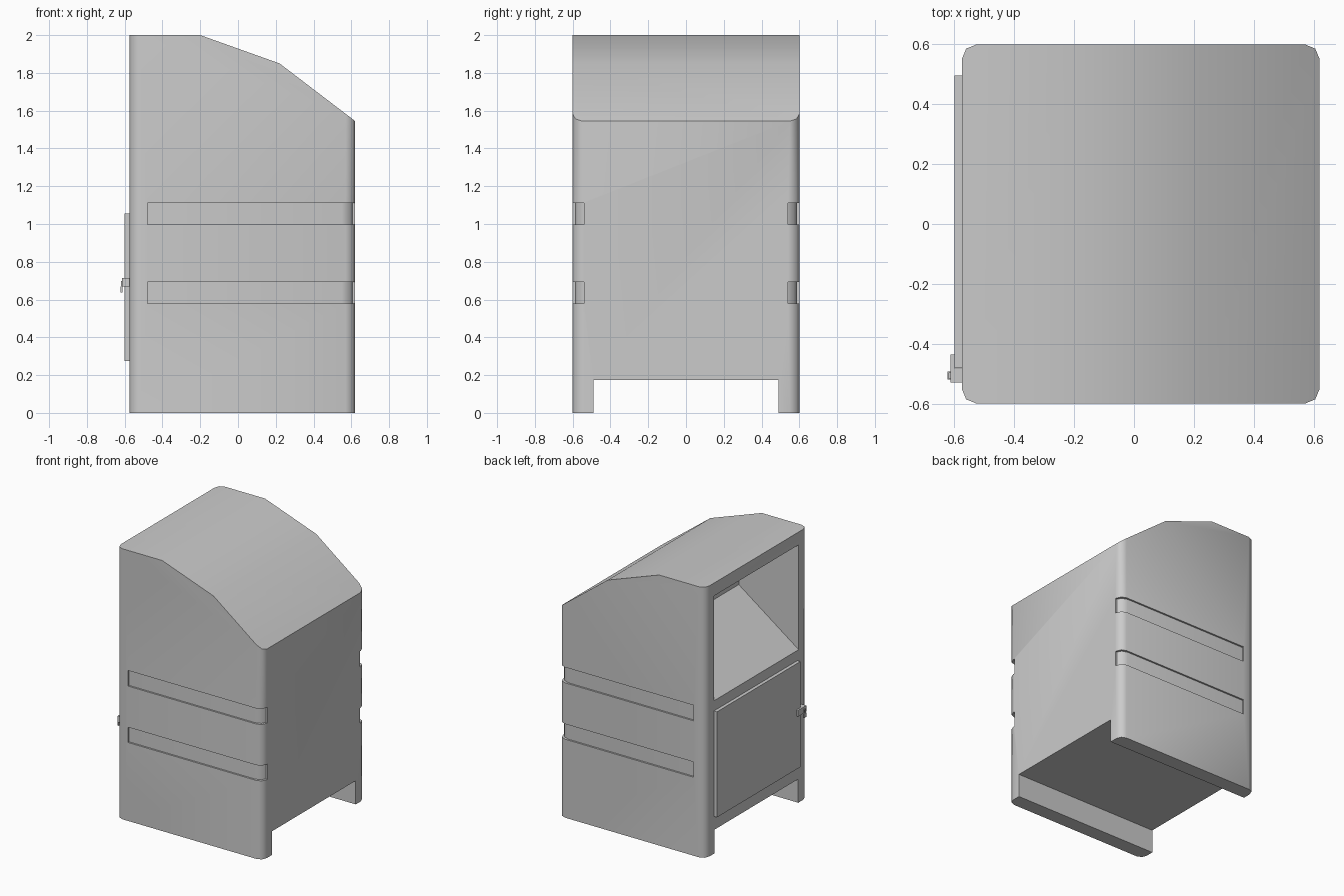
import bpy, bmesh, math
from mathutils import Vector

if "Cube" in bpy.data.objects:
    bpy.data.objects.remove(bpy.data.objects["Cube"])


def prism(name, pts, lo, hi, axis):
    """Extrude a 2D outline: (x, z) along y, or (x, y) along z."""
    bm = bmesh.new()
    to3d = (lambda a, b, c: (a, c, b)) if axis == 'Y' else (lambda a, b, c: (a, b, c))
    face = bm.faces.new([bm.verts.new(to3d(a, b, lo)) for a, b in pts])
    out = bmesh.ops.extrude_face_region(bm, geom=[face])
    move = Vector(to3d(0, 0, hi - lo))
    bmesh.ops.translate(bm, vec=move, verts=[v for v in out['geom'] if isinstance(v, bmesh.types.BMVert)])
    bmesh.ops.recalc_face_normals(bm, faces=bm.faces)
    me = bpy.data.meshes.new(name)
    bm.to_mesh(me)
    bm.free()
    ob = bpy.data.objects.new(name, me)
    bpy.context.collection.objects.link(ob)
    return ob


def box(name, x, y, z):
    return prism(name, [(x[0], y[0]), (x[1], y[0]), (x[1], y[1]), (x[0], y[1])], z[0], z[1], 'Z')


def activate(ob):
    bpy.ops.object.select_all(action='DESELECT')
    bpy.context.view_layer.objects.active = ob
    ob.select_set(True)


def cut(ob, cutter):
    cutter.hide_render = True
    mod = ob.modifiers.new("cut", 'BOOLEAN')
    mod.operation = 'DIFFERENCE'
    mod.solver = 'EXACT'
    mod.object = cutter
    activate(ob)
    bpy.ops.object.modifier_apply(modifier=mod.name)
    bpy.data.objects.remove(cutter, do_unlink=True)


# Cabinet with faceted roof and rounded upright corners
body = prism("bin_body", [(-0.575, 0), (0.62, 0), (0.62, 1.545), (0.22, 1.85),
                          (-0.2, 2.0), (-0.575, 2.0)], -0.6, 0.6, 'Y')
bm = bmesh.new()
bm.from_mesh(body.data)
uprights = [e for e in bm.edges
            if abs(e.verts[0].co.x - e.verts[1].co.x) < 1e-4
            and abs(e.verts[0].co.y - e.verts[1].co.y) < 1e-4]
bmesh.ops.bevel(bm, geom=uprights, offset=0.05, segments=2, profile=0.5, affect='EDGES')
bm.to_mesh(body.data)
bm.free()

# Gap under the floor leaves two side skids
cut(body, box("floor_gap_cutter", (-1, 1), (-0.49, 0.49), (-0.1, 0.175)))

# Deposit opening with sloping chute
cut(body, prism("chute_cutter", [(-0.8, 1.13), (-0.575, 1.13), (-0.085, 1.48), (-0.085, 1.51),
                                 (-0.06, 1.51), (-0.06, 1.905), (-0.8, 1.905)],
                -0.495, 0.495, 'Y'))

# Shallow side grooves that wrap the +x corners
for side in (-1, 1):
    outline = [(-0.48, 0.7), (-0.48, 0.587), (0.55, 0.587), (0.592, 0.572),
               (0.607, 0.54), (0.63, 0.54), (0.7, 0.7)]
    for z0, z1 in ((0.58, 0.693), (0.997, 1.112)):
        cut(body, prism("groove_cutter", [(x, y * side) for x, y in outline], z0, z1, 'Z'))

activate(body)
bpy.ops.object.shade_smooth_by_angle(angle=math.radians(46))

# Access door
box("access_door", (-0.6, -0.57), (-0.48, 0.495), (0.275, 1.055))

# Latch: mounting block, hasp plate
box("latch_block", (-0.605, -0.57), (-0.53, -0.482), (0.668, 0.714))
box("hasp_plate", (-0.613, -0.598), (-0.53, -0.435), (0.668, 0.714))

# Padlock with shackle
box("padlock_body", (-0.622, -0.612), (-0.52, -0.492), (0.637, 0.668))
for y in (-0.517, -0.5):
    box("shackle_leg", (-0.62, -0.614), (y, y + 0.005), (0.666, 0.695))
box("shackle_top", (-0.62, -0.612), (-0.517, -0.495), (0.692, 0.698))
